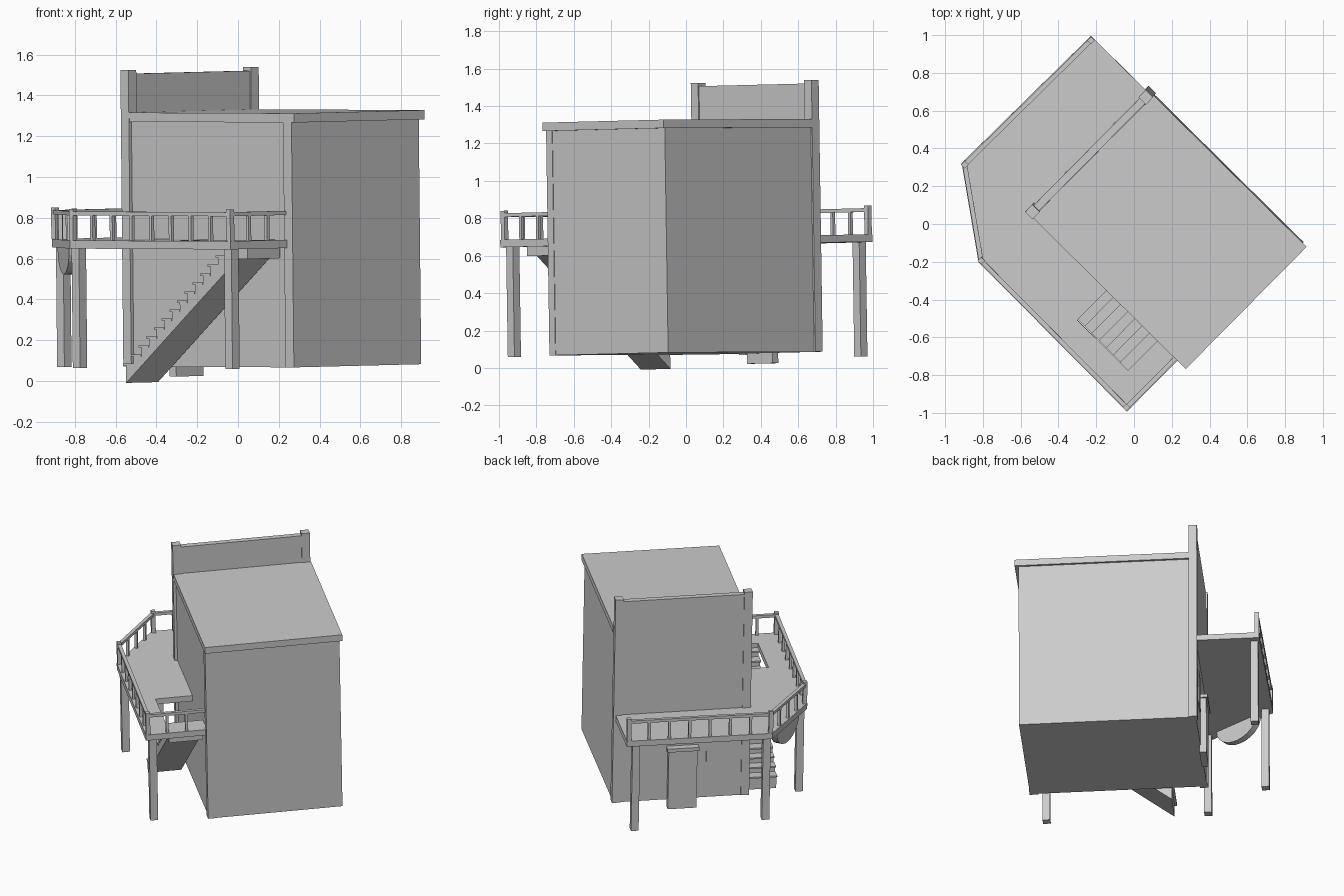
import bpy, bmesh, math
from mathutils import Matrix, Vector

cube = bpy.data.objects.get("Cube")
if cube:
    bpy.data.objects.remove(cube, do_unlink=True)

grey = bpy.data.materials.new("plain_grey")
grey.use_nodes = True
colour = (0.6, 0.6, 0.6, 1)
grey.diffuse_color = colour
for node in grey.node_tree.nodes:
    if node.type == 'BSDF_PRINCIPLED':
        node.inputs["Base Color"].default_value = colour

# The house stands diagonally and leans very slightly
PLACE = (Matrix.Rotation(0.015, 4, 'X') @ Matrix.Rotation(-0.01, 4, 'Y')
         @ Matrix.Rotation(math.radians(-44.7), 4, 'Z'))


def extrude(name, points, direction):
    """Solid made by pushing a flat outline along a direction."""
    bm = bmesh.new()
    face = bm.faces.new([bm.verts.new(p) for p in points])
    result = bmesh.ops.extrude_face_region(bm, geom=[face], use_keep_orig=True)
    moved = [v for v in result["geom"] if isinstance(v, bmesh.types.BMVert)]
    bmesh.ops.translate(bm, verts=moved, vec=direction)
    bmesh.ops.recalc_face_normals(bm, faces=bm.faces)
    mesh = bpy.data.meshes.new(name)
    bm.to_mesh(mesh)
    bm.free()
    mesh.materials.append(grey)
    obj = bpy.data.objects.new(name, mesh)
    bpy.context.collection.objects.link(obj)
    obj.matrix_world = PLACE
    return obj


def slab(name, outline, low, high):
    return extrude(name, [(x, y, low) for x, y in outline], (0, 0, high - low))


def box(name, x0, x1, y0, y1, low, high):
    return slab(name, [(x0, y0), (x1, y0), (x1, y1), (x0, y1)], low, high)


def strip(name, p, q, width, low, high):
    """Upright bar running from p to q."""
    along = (q - p).normalized() * width / 2
    side = Vector((-along.y, along.x))
    return slab(name, [p - side, q - side, q + side, p + side], low, high)


# Main building
FLOOR, EAVES, ROOF = 0.075, 1.275, 1.32
box("main_walls", -0.452, 0.705, -0.315, 0.565, FLOOR, EAVES)
box("roof_slab", -0.41, 0.73, -0.33, 0.58, EAVES, ROOF)
box("parapet_wall", -0.452, -0.412, -0.3, 0.55, EAVES, 1.51)
box("front_corner_pillar", -0.46, -0.405, -0.333, -0.278, FLOOR, 1.528)
box("back_corner_pillar", -0.46, -0.405, 0.52, 0.575, FLOOR, 1.528)
box("side_corner_strip", 0.65, 0.708, -0.325, -0.28, FLOOR, EAVES)

# Door with a lintel, and a window on either side
box("door", -0.49, -0.445, 0.02, 0.21, 0.02, 0.43)
box("door_lintel", -0.5, -0.445, 0.01, 0.22, 0.43, 0.455)
for side, (y0, y1) in {"back": (0.27, 0.41), "front": (-0.23, -0.045)}.items():
    box(side + "_window", -0.459, -0.45, y0, y1, 0.29, 0.53)

# Wraparound deck with a notch for the stairs
DECK_LOW, DECK_TOP = 0.66, 0.7
WALL, STAIR_OUT, HOLE_START, HOLE_END = -0.315, -0.56, 0.142, 0.52
edge = [Vector(p) for p in
        [(-0.865, 0.56), (-0.878, -0.4), (-0.446, -0.71), (0.67, -0.72), (0.67, WALL)]]
notch = [(HOLE_END, WALL), (HOLE_END, STAIR_OUT), (HOLE_START, STAIR_OUT), (HOLE_START, WALL),
         (-0.452, WALL), (-0.452, 0.56)]
slab("deck", edge + notch, DECK_LOW, DECK_TOP)

# Deck posts
for x, y, foot in [(-0.83, 0.495, 0.05), (-0.83, -0.37, 0.073),
                   (-0.43, -0.665, 0.075), (0.626, -0.67, 0.073)]:
    box("deck_post", x - 0.025, x + 0.025, y - 0.025, y + 0.025, foot, DECK_LOW)

# Railing, set in a little from the outer deck edge
rail = [Vector(p) for p in
        [(-0.849, 0.545), (-0.861, -0.392), (-0.441, -0.693), (0.653, -0.703), (0.653, -0.32)]]
RAIL_LOW, RAIL_TOP = 0.822, 0.842
for p, q, bays in zip(rail, rail[1:], [7, 4, 8, 3]):
    strip("hand_rail", p, q, 0.024, RAIL_LOW, RAIL_TOP)
    half = (q - p).normalized() * 0.009
    for i in range(1, bays):
        middle = p.lerp(q, i / bays)
        strip("baluster", middle - half, middle + half, 0.018, DECK_TOP, RAIL_LOW)
for p in rail[:-1]:
    box("railing_corner_post", p.x - 0.014, p.x + 0.014, p.y - 0.014, p.y + 0.014,
        DECK_TOP, 0.855)

# Stairs: sloped underside, stepped top and overhanging treads
STEPS, FOOT, HEAD = 14, -0.22, 0.53
run = (HEAD - FOOT) / STEPS
rise = (DECK_LOW - 0.04) / STEPS
profile = [(FOOT, 0), (0.557, 0.61), (HEAD + 0.02, 0.66)]
for i in reversed(range(STEPS)):
    height = 0.04 + rise * (i + 1)
    profile += [(FOOT + run * (i + 1), height), (FOOT + run * i, height)]
    box("stair_tread", FOOT + run * i - 0.016, FOOT + run * (i + 1),
        STAIR_OUT, -0.335, height, height + 0.01)
extrude("staircase", [(x, STAIR_OUT + 0.003, z) for x, z in profile], (0, 0.222, 0))
box("stair_head_block", 0.54, 0.63, STAIR_OUT, -0.335, 0.61, DECK_LOW)

# Rounded bracket hanging below the angled deck edge
start, end = edge[1], edge[2]
along = (end - start).normalized()
inward = Vector((-along.y, along.x))
centre = (start + end) / 2 + inward * 0.012
arc = []
for i in range(13):
    t = math.pi * i / 12
    p = centre + along * (0.17 * math.cos(t))
    arc.append((p.x, p.y, DECK_LOW - 0.13 * math.sin(t)))
extrude("rounded_bracket", arc, (inward.x * 0.045, inward.y * 0.045, 0))
